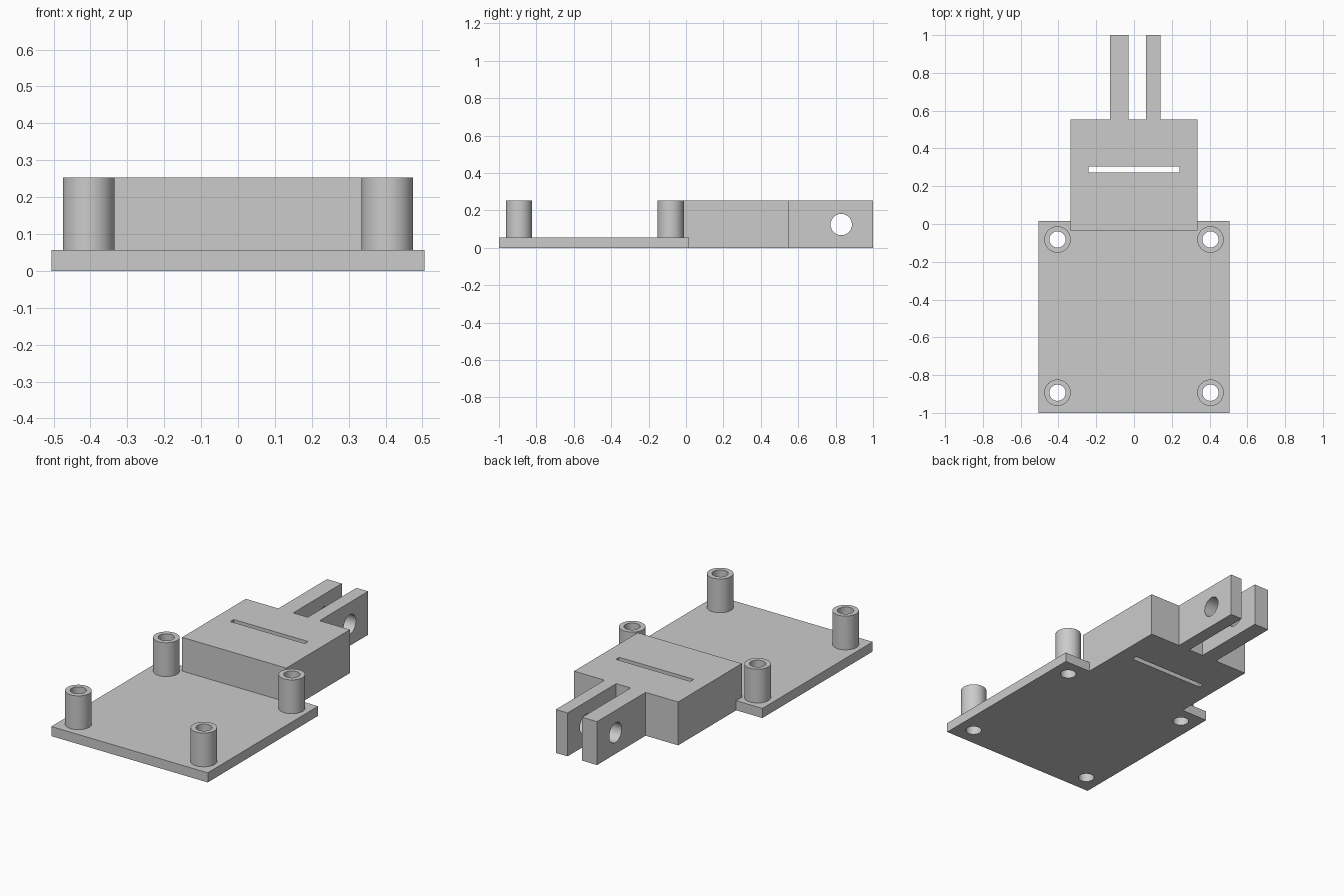
import bpy
import bmesh
import math

if "Cube" in bpy.data.objects:
    bpy.data.objects.remove(bpy.data.objects["Cube"], do_unlink=True)

grey = bpy.data.materials.new("plain grey")
grey.use_nodes = True
colour = (0.6, 0.6, 0.6, 1)
grey.diffuse_color = colour
grey.node_tree.nodes["Principled BSDF"].inputs["Base Color"].default_value = colour

PLATE_TOP, HEIGHT = 0.056, 0.253
PLATE_X, PLATE_BACK = 0.505, 0.017
BLOCK_X, BLOCK_FRONT, BLOCK_BACK = 0.336, -0.035, 0.552
POST_X, POST_YS = 0.405, (-0.893, -0.082)
POST_R, BORE_R = 0.07, 0.043


def extrude(name, outline, z0, z1):
    """Extrude a flat outline upward into a solid."""
    bm = bmesh.new()
    face = bm.faces.new([bm.verts.new((x, y, z0)) for x, y in outline])
    top = bmesh.ops.extrude_face_region(bm, geom=[face])["geom"]
    verts = [v for v in top if isinstance(v, bmesh.types.BMVert)]
    bmesh.ops.translate(bm, vec=(0, 0, z1 - z0), verts=verts)
    bmesh.ops.recalc_face_normals(bm, faces=bm.faces)
    mesh = bpy.data.meshes.new(name)
    bm.to_mesh(mesh)
    bm.free()
    mesh.materials.append(grey)
    obj = bpy.data.objects.new(name, mesh)
    bpy.context.collection.objects.link(obj)
    return obj


def cylinder(name, radius, x, y, z0, z1):
    ring = [(x + radius * math.cos(math.tau * i / 64),
             y + radius * math.sin(math.tau * i / 64)) for i in range(64)]
    return extrude(name, ring, z0, z1)


def cut(obj, cutter):
    """Subtract the cutter for good, then remove it."""
    cutter.hide_render = True
    mod = obj.modifiers.new("cut", "BOOLEAN")
    mod.operation, mod.solver, mod.object = "DIFFERENCE", "EXACT", cutter
    bpy.ops.object.select_all(action="DESELECT")
    bpy.context.view_layer.objects.active = obj
    obj.select_set(True)
    bpy.ops.object.modifier_apply(modifier=mod.name)
    bpy.data.objects.remove(cutter, do_unlink=True)
    bpy.ops.object.shade_smooth_by_angle(angle=math.radians(30))


# Base plate, notched where the block is set in
plate = extrude("base_plate", [
    (-PLATE_X, -1), (PLATE_X, -1), (PLATE_X, PLATE_BACK), (BLOCK_X, PLATE_BACK),
    (BLOCK_X, BLOCK_FRONT), (-BLOCK_X, BLOCK_FRONT), (-BLOCK_X, PLATE_BACK),
    (-PLATE_X, PLATE_BACK)], 0, PLATE_TOP)

# Hollow standoffs, with the bores running on through the plate
for row, y in zip(("front", "back"), POST_YS):
    for side, x in (("right", -POST_X), ("left", POST_X)):
        post = cylinder(f"standoff_{row}_{side}", POST_R, x, y, PLATE_TOP, HEIGHT)
        for part in (plate, post):
            cut(part, cylinder("bore_cutter", BORE_R, x, y, -0.1, 0.4))

# Block with two prongs at the back
block = extrude("hinge_block", [
    (-BLOCK_X, BLOCK_FRONT), (BLOCK_X, BLOCK_FRONT), (BLOCK_X, BLOCK_BACK),
    (0.14, BLOCK_BACK), (0.14, 1), (0.064, 1), (0.064, BLOCK_BACK),
    (-0.03, BLOCK_BACK), (-0.03, 1), (-0.126, 1), (-0.126, BLOCK_BACK),
    (-BLOCK_X, BLOCK_BACK)], 0, HEIGHT)

# Strap slot through the block
cut(block, extrude("slot_cutter", [
    (-0.24, 0.273), (0.24, 0.273), (0.24, 0.304), (-0.24, 0.304)], -0.1, 0.4))

# Pin hole across both prongs
pin = cylinder("pin_cutter", 0.057, 0, 0, -0.3, 0.3)
pin.rotation_euler.y = math.pi / 2
pin.location = (0, 0.83, 0.124)
cut(block, pin)
